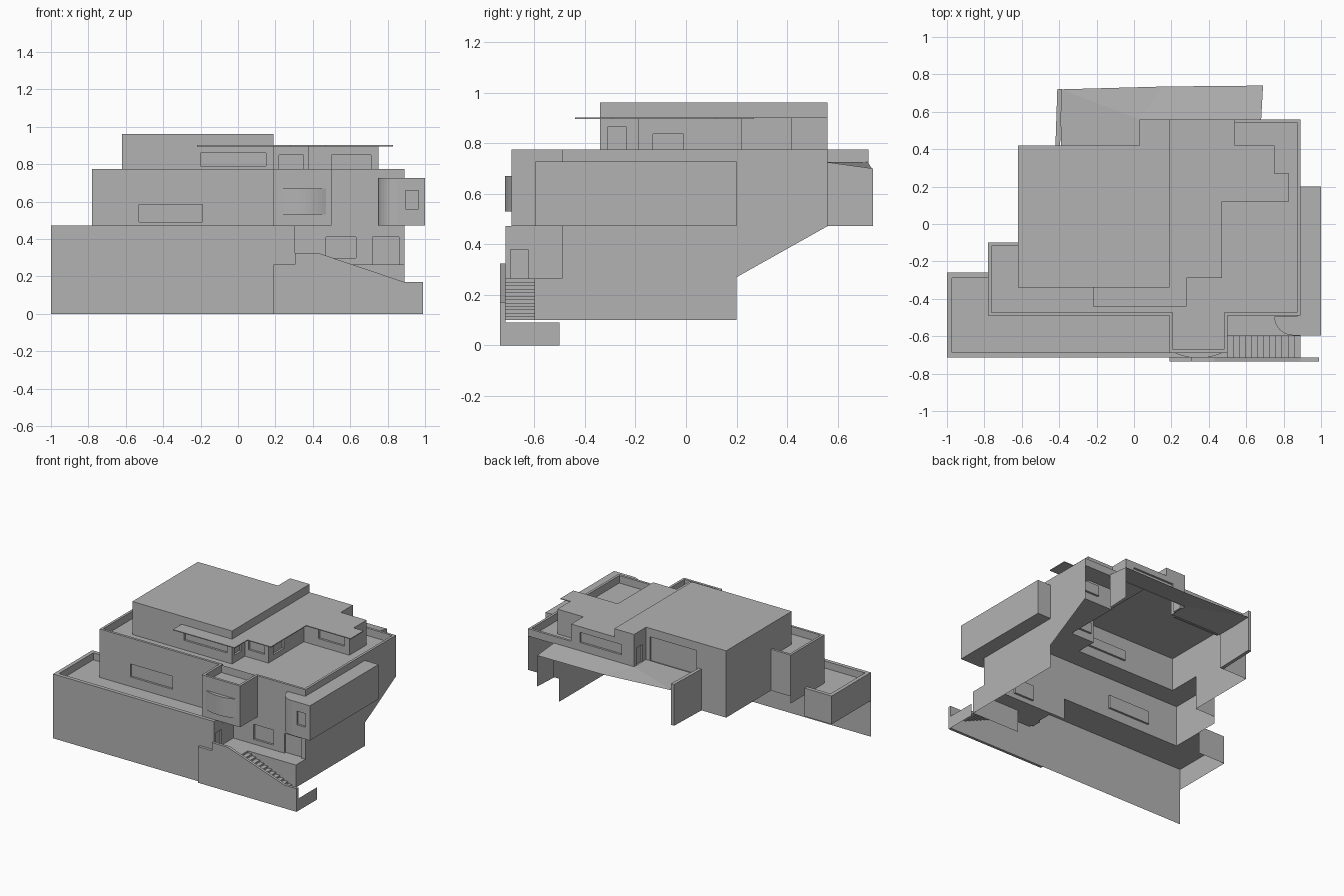
import bpy, bmesh, math
from mathutils import Vector

cube = bpy.data.objects.get("Cube")
if cube:
    bpy.data.objects.remove(cube, do_unlink=True)

plaster = bpy.data.materials.new("grey_plaster")
plaster.use_nodes = True
tone = (0.45, 0.45, 0.45, 1)
plaster.diffuse_color = tone
plaster.node_tree.nodes["Principled BSDF"].inputs["Base Color"].default_value = tone

GROUND, LANDING, FLOOR1, TOP1 = 0.0, 0.265, 0.42, 0.472
FLOOR2, TOP2, ROOF_LOW, ROOF = 0.72, 0.775, 0.9, 0.962


def sheet(name, polygons):
    """Object made from a list of 3D polygons."""
    bm = bmesh.new()
    for poly in polygons:
        bm.faces.new([bm.verts.new(p) for p in poly])
    bmesh.ops.remove_doubles(bm, verts=bm.verts, dist=0.0005)
    mesh = bpy.data.meshes.new(name)
    bm.to_mesh(mesh)
    bm.free()
    mesh.materials.append(plaster)
    obj = bpy.data.objects.new(name, mesh)
    bpy.context.collection.objects.link(obj)
    return obj


def flat(name, outline, z):
    return sheet(name, [[(x, y, z) for x, y in outline]])


def prism(name, outline, z0, z1):
    """Closed prism over a counter-clockwise outline."""
    polys = [[(x, y, z1) for x, y in outline],
             [(x, y, z0) for x, y in reversed(outline)]]
    for a, b in zip(outline, outline[1:] + outline[:1]):
        polys.append([(*a, z0), (*b, z0), (*b, z1), (*a, z1)])
    return sheet(name, polys)


def wall(name, a, b, z0, z1, opening=None, depth=0.015):
    """Wall from a to b, outside on the right; opening = (u0, u1, z0, z1)."""
    a, b = Vector(a), Vector(b)
    length = (b - a).length
    along = (b - a).normalized()
    inward = Vector((-along.y, along.x))

    def at(u, z, d=0):
        p = a + along * u + inward * d
        return (p.x, p.y, z)

    if not opening:
        return sheet(name, [[at(0, z0), at(length, z0), at(length, z1), at(0, z1)]])
    u0, u1, w0, w1 = opening
    us, zs = [0, u0, u1, length], [z0, w0, w1, z1]
    polys = []
    for i in range(3):
        for j in range(3):
            if zs[j + 1] - zs[j] < 0.001:
                continue
            d = depth if i == j == 1 else 0
            polys.append([at(us[i], zs[j], d), at(us[i + 1], zs[j], d),
                          at(us[i + 1], zs[j + 1], d), at(us[i], zs[j + 1], d)])
    # reveals round the recessed pane
    ring = [(u0, w0), (u1, w0), (u1, w1), (u0, w1)]
    for p, q in zip(ring, ring[1:] + ring[:1]):
        polys.append([at(*p), at(*q), at(*q, depth), at(*p, depth)])
    return sheet(name, polys)


def parapet(name, path, z0, z1, t):
    """Rim and inner face along a right-angled path, inside on the left."""
    pts = [Vector(p) for p in path]
    normals = []
    for p, q in zip(pts, pts[1:]):
        d = (q - p).normalized()
        normals.append(Vector((-d.y, d.x)))
    inner = []
    for i, p in enumerate(pts):
        n = normals[max(i - 1, 0)].copy()
        if 0 < i < len(normals):
            n += normals[i]
        inner.append(p + n * t)
    polys = []
    for i in range(len(normals)):
        o, o2, n, n2 = pts[i], pts[i + 1], inner[i], inner[i + 1]
        polys.append([(*o, z1), (*o2, z1), (*n2, z1), (*n, z1)])
        polys.append([(*n, z1), (*n2, z1), (*n2, z0), (*n, z0)])
    return sheet(name, polys)


# Ground terrace
terrace = [(-0.78, -0.26), (-1, -0.26), (-1, -0.715), (0.305, -0.715), (0.305, -0.49)]
flat("ground_terrace_floor", terrace + [(-0.78, -0.49)], FLOOR1)
parapet("ground_terrace_parapet", terrace, FLOOR1, TOP1, 0.028)
wall("ground_back_wall", terrace[0], terrace[1], LANDING, TOP1)
wall("ground_end_wall", terrace[1], terrace[2], LANDING, TOP1)
sheet("ground_front_wall", [[(-1, -0.715, GROUND), (0.19, -0.715, GROUND), (0.19, -0.715, LANDING),
                             (0.305, -0.715, LANDING), (0.305, -0.715, TOP1), (-1, -0.715, TOP1)]])
wall("ground_door_wall", terrace[3], terrace[4], LANDING, TOP1, (0.02, 0.09, LANDING, 0.38))

# Landing, stairs and sloped stair wall
flat("landing", [(0.305, -0.715), (0.5, -0.715), (0.5, -0.6), (0.89, -0.6),
                 (0.89, -0.49), (0.305, -0.49)], LANDING)
wall("landing_side", (0.5, -0.6), (0.89, -0.6), 0.1, LANDING)
steps = 12
run, rise = 0.39 / steps, (LANDING - 0.1) / steps
treads = []
for i in range(steps):
    x, z = 0.5 + i * run, LANDING - i * rise
    for (xa, za), (xb, zb) in (((x, z), (x, z - rise)), ((x, z - rise), (x + run, z - rise))):
        treads.append([(xa, -0.715, za), (xb, -0.715, zb), (xb, -0.6, zb), (xa, -0.6, za)])
sheet("stairs", treads)
slope = [(0.19, 0), (0.99, 0), (0.99, 0.17), (0.89, 0.17), (0.43, 0.325),
         (0.305, 0.325), (0.305, LANDING), (0.19, LANDING)]
sides = [[(x, -0.735, z) for x, z in slope], [(x, -0.715, z) for x, z in reversed(slope)]]
for (xa, za), (xb, zb) in zip(slope, slope[1:] + slope[:1]):
    sides.append([(xa, -0.735, za), (xa, -0.715, za), (xb, -0.715, zb), (xb, -0.735, zb)])
sheet("stair_wall", sides)
wall("stair_foot_wall", (0.99, -0.735), (0.99, -0.5), GROUND, 0.09)

# Middle storey
outline = [(-0.62, -0.1), (-0.78, -0.1), (-0.78, -0.49), (0.19, -0.49), (0.19, -0.69), (0.5, -0.69),
           (0.5, -0.49), (0.89, -0.49), (0.89, 0.56), (0.54, 0.56)]
house = [(0.54, 0.42), (0.75, 0.42), (0.75, 0.22), (0.38, 0.22), (0.38, -0.19),
         (0.19, -0.19), (0.19, -0.34), (-0.62, -0.34)]
flat("upper_terrace_floor", outline + house, FLOOR2)
parapet("upper_terrace_parapet", outline, FLOOR2, TOP2, 0.018)
wall("middle_back_wall", outline[0], outline[1], TOP1, TOP2)
wall("middle_end_wall", outline[1], outline[2], FLOOR1, TOP2)
wall("middle_front_wall", outline[2], outline[3], FLOOR1, TOP2, (0.25, 0.59, 0.49, 0.585))
wall("entrance_wall", (0.19, -0.49), (0.66, -0.49), LANDING, TOP2, (0.28, 0.44, 0.3, 0.41))
wall("entrance_door_wall", (0.66, -0.49), (0.89, -0.49), LANDING, TOP2, (0.06, 0.2, LANDING, 0.41))
wall("terrace_rear_edge", outline[8], outline[9], FLOOR2, TOP2)
side = [(-0.6, 0.1), (0.2, 0.1), (0.2, 0.27), (0.56, TOP1), (0.56, TOP2),
        (-0.49, TOP2), (-0.49, LANDING), (-0.6, LANDING)]
sheet("side_wall", [[(0.89, y, z) for y, z in side]])

# Projecting front bay with bowed window
for i in range(3, 6):
    wall("front_bay_wall", outline[i], outline[i + 1], TOP1, TOP2)
flat("front_bay_underside", [outline[i] for i in (6, 5, 4, 3)], TOP1)
bow = []
for i in range(13):
    t = -1 + i / 6
    bow.append((0.345 + 0.125 * t, -0.69 - 0.027 * (1 - t * t)))
prism("bowed_window", bow, 0.53, 0.67)

# Side bay with rounded corner
arc = []
for i in range(9):
    a = math.pi + i * math.pi / 16
    arc.append((0.85 + 0.1 * math.cos(a), -0.495 + 0.1 * math.sin(a)))
bay = arc + [(1, -0.595), (1, 0.2), (0.89, 0.2), (0.89, -0.49)]
flat("side_bay_top", bay, 0.727)
flat("side_bay_underside", bay[::-1], TOP1)
corner = len(arc) - 1
for i in range(len(bay) - 2):
    pane = (0.045, 0.115, 0.56, 0.66) if i == corner else None
    wall("side_bay_wall", bay[i], bay[i + 1], TOP1, 0.727, pane)

# Upper block
flat("main_roof", [(-0.62, -0.34), (0.19, -0.34), (0.19, 0.56), (0.03, 0.56),
                   (0.03, 0.42), (-0.62, 0.42)], ROOF)
wall("upper_front_wall", (-0.62, -0.34), (0.19, -0.34), FLOOR2, ROOF, (0.42, 0.77, 0.79, 0.86))
wall("roof_step", (0.19, -0.34), (0.19, 0.56), ROOF_LOW, ROOF)
wall("upper_back_step", (0.19, 0.56), (0.03, 0.56), ROOF_LOW, ROOF)
wall("upper_back_door_wall", (0.03, 0.56), (0.03, 0.42), FLOOR2, ROOF, (0.03, 0.1, FLOOR2, 0.85))
wall("upper_back_wall", (0.03, 0.42), (-0.4, 0.42), FLOOR2, ROOF, (0.03, 0.41, FLOOR2, 0.9))
wall("tall_back_wall", (-0.4, 0.42), (-0.62, 0.42), TOP1, ROOF)
wall("tall_end_wall", (-0.62, 0.42), (-0.62, -0.1), TOP1, ROOF)
wall("upper_end_wall", (-0.62, -0.1), (-0.62, -0.34), FLOOR2, ROOF)

# Lower upper-floor wing beneath the thin roof plate
wing = [((0.19, -0.34), (0.19, -0.19), (0.03, 0.105, TOP2, 0.865)),
        ((0.19, -0.19), (0.38, -0.19), (0.03, 0.16, 0.775, 0.85)),
        ((0.38, -0.19), (0.38, 0.22), (0.06, 0.18, 0.76, 0.837)),
        ((0.38, 0.22), (0.75, 0.22), (0.12, 0.33, 0.775, 0.85)),
        ((0.75, 0.22), (0.75, 0.42), None),
        ((0.75, 0.42), (0.54, 0.42), None),
        ((0.54, 0.42), (0.54, 0.56), None),
        ((0.54, 0.56), (0.03, 0.56), (0.07, 0.41, 0.785, 0.86))]
for a, b, pane in wing:
    wall("wing_wall", a, b, FLOOR2, ROOF_LOW, pane)
prism("roof_plate", [(-0.22, -0.34), (-0.22, -0.44), (0.28, -0.44), (0.28, -0.29), (0.47, -0.29),
                     (0.47, 0.12), (0.83, 0.12), (0.83, 0.27), (0.75, 0.27), (0.75, 0.42),
                     (0.54, 0.42), (0.54, 0.56), (0.19, 0.56), (0.19, -0.34)], 0.896, 0.902)

# Rear deck with its side walls
sheet("rear_deck", [[(-0.39, 0.42, 0.725), (0.03, 0.42, 0.725), (0.03, 0.56, 0.725), (-0.39, 0.72, 0.725)],
                    [(0.03, 0.56, 0.725), (0.68, 0.56, 0.725), (0.69, 0.74, 0.7), (0.16, 0.735, 0.7)],
                    [(0.03, 0.56, 0.725), (0.16, 0.735, 0.7), (-0.39, 0.72, 0.725)]])
prism("deck_fin", [(-0.42, 0.42), (-0.395, 0.42), (-0.385, 0.722), (-0.41, 0.722)], TOP1, TOP2)
sheet("deck_side_wall", [[(0.68, 0.56, TOP1), (0.69, 0.74, TOP1), (0.69, 0.74, 0.7), (0.68, 0.56, 0.725)]])
